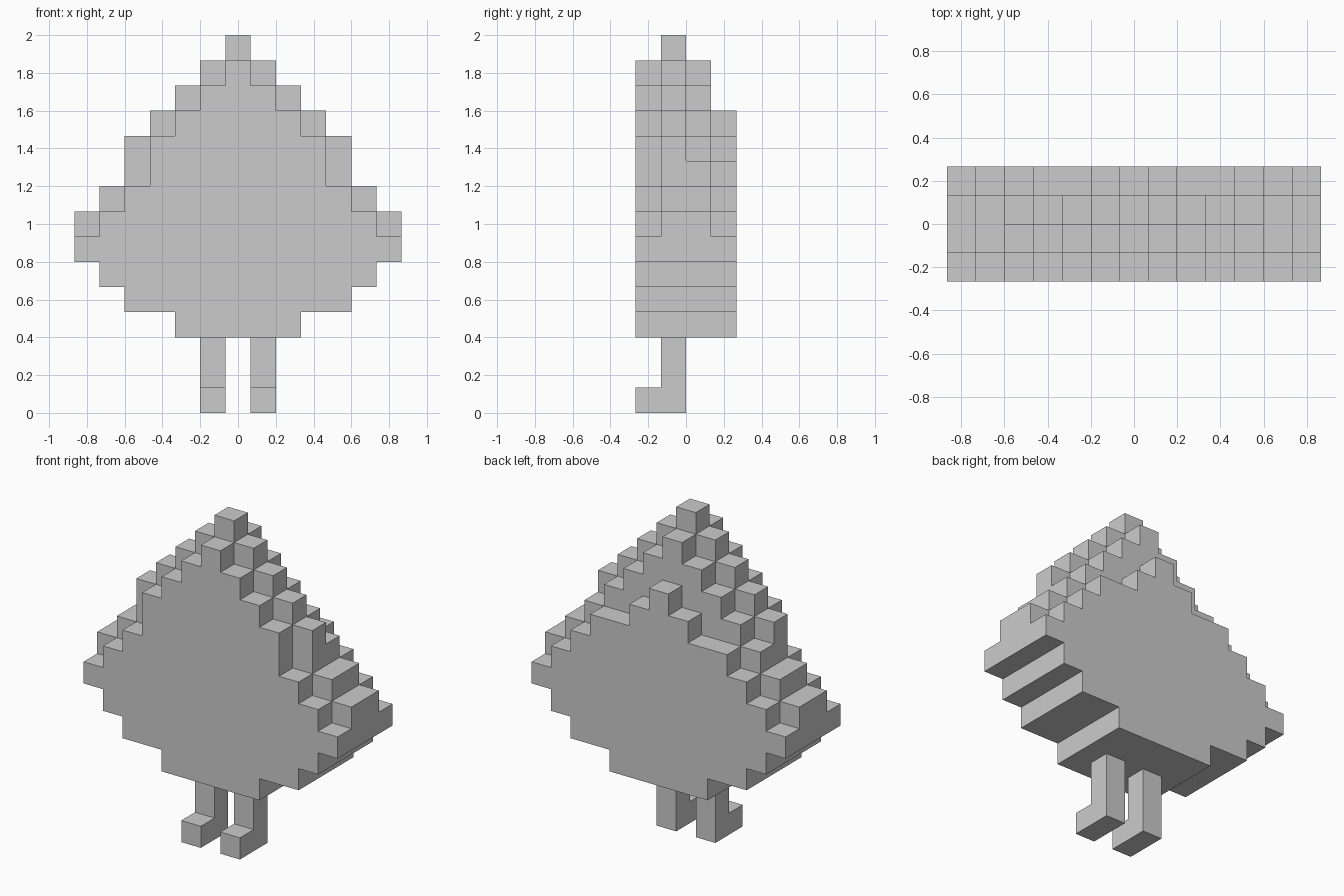
import bpy, bmesh
from mathutils import Vector

if "Cube" in bpy.data.objects:
    bpy.data.objects.remove(bpy.data.objects["Cube"])

U = 2 / 15  # one block


def finish(bm, name):
    bmesh.ops.remove_doubles(bm, verts=bm.verts, dist=1e-4)
    bmesh.ops.dissolve_limit(bm, angle_limit=0.01, verts=bm.verts, edges=bm.edges)
    bmesh.ops.recalc_face_normals(bm, faces=bm.faces)
    mesh = bpy.data.meshes.new(name)
    bm.to_mesh(mesh)
    bm.free()
    obj = bpy.data.objects.new(name, mesh)
    bpy.context.collection.objects.link(obj)
    return obj


def block_shell(name, filled):
    """Outer skin of a set of (x, y, z) blocks; x is centred, y runs front to back."""
    bm = bmesh.new()
    for cell in filled:
        centre = Vector((cell[0], cell[1] - 1.5, cell[2] + 0.5))
        for axis in range(3):
            for sign in (-1, 1):
                step = [0, 0, 0]
                step[axis] = sign
                if tuple(c + s for c, s in zip(cell, step)) in filled:
                    continue
                n = Vector(step) / 2
                a, b = Vector((0, 0, 0)), Vector((0, 0, 0))
                a[(axis + 1) % 3] = 0.5
                b[(axis + 2) % 3] = 0.5 * sign
                corners = (n - a - b, n + a - b, n + a + b, n - a + b)
                bm.faces.new([bm.verts.new((centre + c) * U) for c in corners])
    return finish(bm, name)


# Body: four upright slabs, each a list of row reaches from row 3 upwards
layers = [
    [2, 4, 5, 6, 5, 4, 3, 3, 2, 1, 0],
    [2, 4, 5, 6, 6, 5, 4, 4, 3, 2, 1, 0],
    [2, 4, 5, 6, 6, 5, 4, 3, 2, 1, 0],
    [2, 4, 5, 6, 5, 4, 3, 1, 0],
]
body = {(x, y, z)
        for y, rows in enumerate(layers)
        for z, reach in enumerate(rows, 3)
        for x in range(-reach, reach + 1)}
block_shell("body", body)

# Legs: upright post with a toe block in front
for side, label in ((-1, "left"), (1, "right")):
    block_shell(label + "_leg", {(side, 1, z) for z in range(3)} | {(side, 0, 0)})
